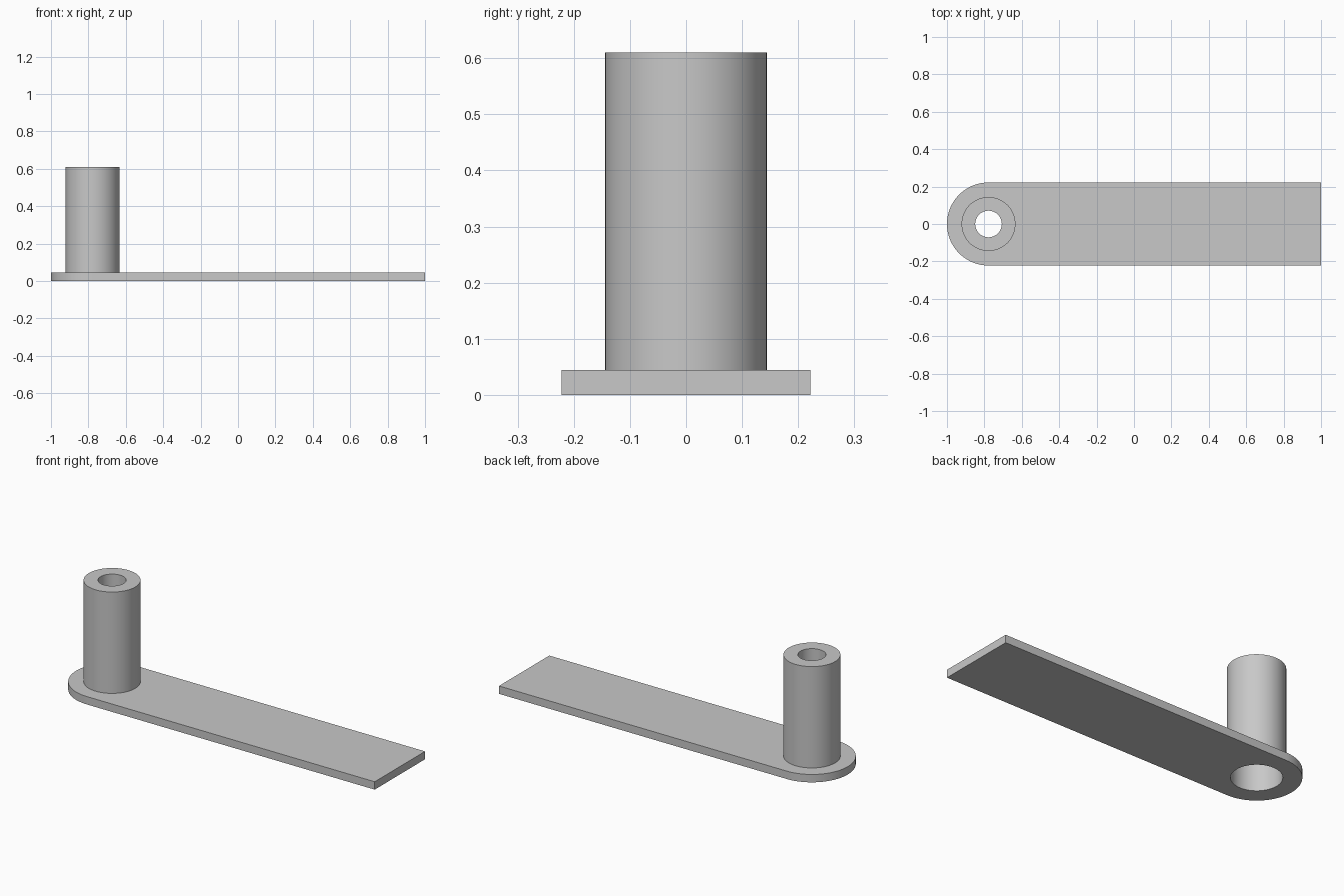
import bpy, bmesh, math

if "Cube" in bpy.data.objects:
    bpy.data.objects.remove(bpy.data.objects["Cube"])

THICK, HALF_W, TOP = 0.044, 0.222, 0.61
POST_X, POST_R, BORE_R, HOLE_R = -0.778, 0.144, 0.127, 0.071
LEDGE_Z = 0.40
SEGMENTS = 96

grey = bpy.data.materials.new("plain grey")
grey.use_nodes = True
colour = (0.58, 0.58, 0.58, 1)
grey.diffuse_color = colour
grey.node_tree.nodes["Principled BSDF"].inputs["Base Color"].default_value = colour


def finish(name, bm):
    """Turn a bmesh into a named, shaded object."""
    bmesh.ops.recalc_face_normals(bm, faces=bm.faces)
    mesh = bpy.data.meshes.new(name)
    bm.to_mesh(mesh)
    bm.free()
    mesh.materials.append(grey)
    obj = bpy.data.objects.new(name, mesh)
    bpy.context.collection.objects.link(obj)
    return obj


def smooth(obj):
    bpy.ops.object.select_all(action="DESELECT")
    obj.select_set(True)
    bpy.context.view_layer.objects.active = obj
    bpy.ops.object.shade_smooth_by_angle(angle=math.radians(30))


def extrude_outline(name, points, z0, z1):
    bm = bmesh.new()
    face = bm.faces.new([bm.verts.new((x, y, z0)) for x, y in points])
    new = bmesh.ops.extrude_face_region(bm, geom=[face])["geom"]
    verts = [v for v in new if isinstance(v, bmesh.types.BMVert)]
    bmesh.ops.translate(bm, verts=verts, vec=(0, 0, z1 - z0))
    return finish(name, bm)


def arc(radius, start, end, count):
    steps = [start + (end - start) * i / count for i in range(count + 1)]
    return [(POST_X + radius * math.cos(a), radius * math.sin(a)) for a in steps]


# Flat arm with one rounded end
outline = arc(HALF_W, math.pi / 2, math.pi * 1.5, SEGMENTS // 2)
plate = extrude_outline("arm_plate", outline + [(1, -HALF_W), (1, HALF_W)], 0, THICK)

# Round opening through the arm
cutter = extrude_outline("bore_cutter", arc(BORE_R, 0, math.tau, SEGMENTS)[:-1], -0.1, 0.1)
cutter.hide_render = True
cut = plate.modifiers.new("bore", "BOOLEAN")
cut.operation, cut.solver, cut.object = "DIFFERENCE", "EXACT", cutter
bpy.context.view_layer.objects.active = plate
bpy.ops.object.modifier_apply(modifier=cut.name)
bpy.data.objects.remove(cutter)
smooth(plate)

# Hollow post: wide bore below, narrow hole through the top
profile = [(POST_R, THICK), (POST_R, TOP), (HOLE_R, TOP),
           (HOLE_R, LEDGE_Z), (BORE_R, LEDGE_Z), (BORE_R, THICK)]
bm = bmesh.new()
verts = [bm.verts.new((POST_X + r, 0, z)) for r, z in profile]
edges = [bm.edges.new(pair) for pair in zip(verts, verts[1:] + verts[:1])]
bmesh.ops.spin(bm, geom=verts + edges, cent=(POST_X, 0, 0), axis=(0, 0, 1),
               angle=math.tau, steps=SEGMENTS, use_merge=True)
bmesh.ops.remove_doubles(bm, verts=bm.verts, dist=0.0001)
smooth(finish("hollow_post", bm))
